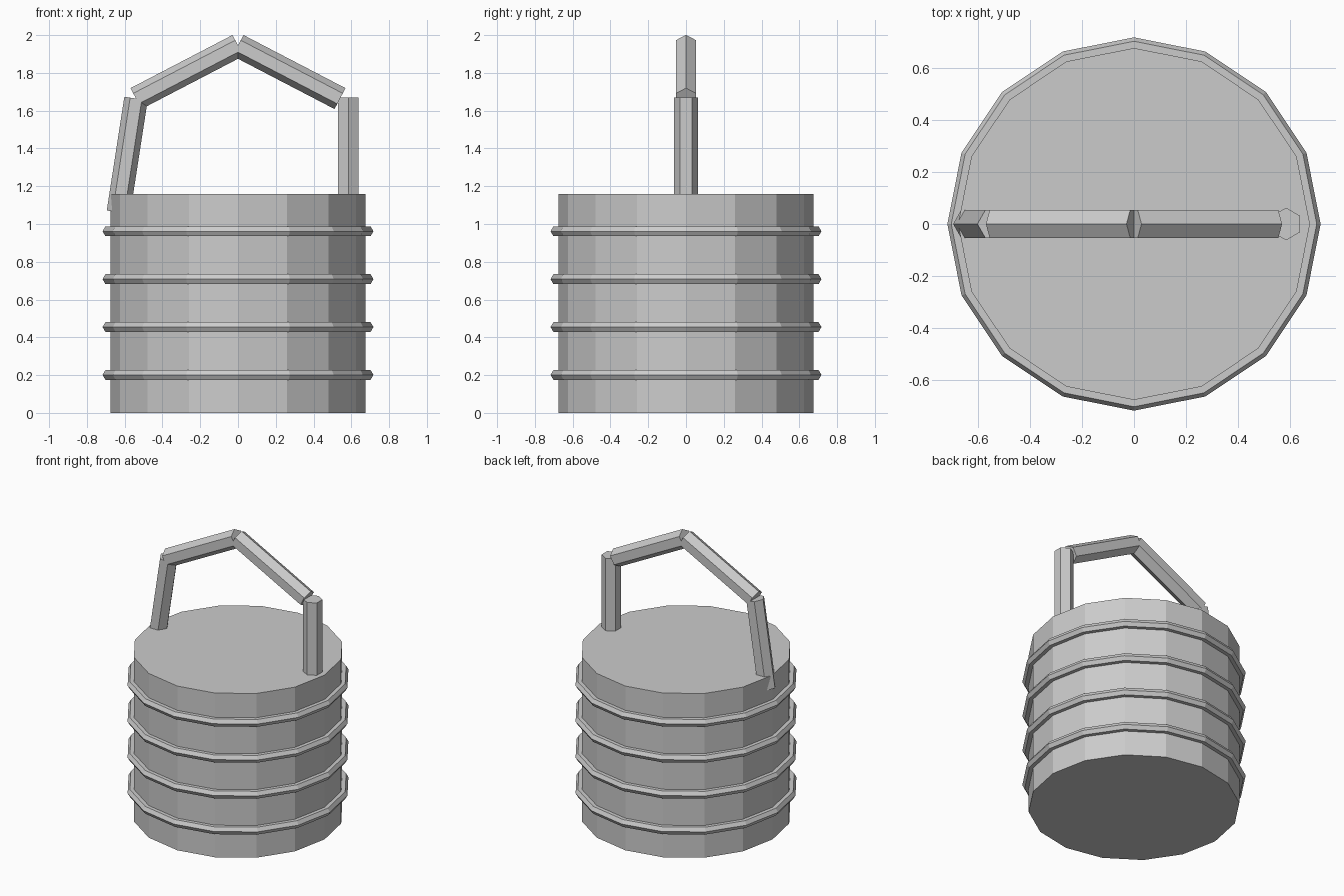
import bpy
import math
from mathutils import Matrix, Vector

if "Cube" in bpy.data.objects:
    bpy.data.objects.remove(bpy.data.objects["Cube"])


def rod(name, start, end, turn=0.0, radius=0.0625):
    """Six-sided rod between two (x, z) points in the y = 0 plane."""
    a, b = Vector((start[0], 0, start[1])), Vector((end[0], 0, end[1]))
    d = b - a
    bpy.ops.mesh.primitive_cylinder_add(vertices=6, radius=radius, depth=d.length)
    ob = bpy.context.object
    ob.name = name
    tilt = math.atan2(d.x, d.z)
    ob.data.transform(Matrix.Rotation(tilt, 4, 'Y') @ Matrix.Rotation(turn, 4, 'Z'))
    ob.location = (a + b) / 2
    return ob


# Body
bpy.ops.mesh.primitive_cylinder_add(vertices=16, radius=0.676, depth=1.159,
                                    location=(0, 0, 0.5795))
bpy.context.object.name = "body"

# Raised bands
for i in range(4):
    bpy.ops.mesh.primitive_torus_add(major_segments=16, minor_segments=6,
                                     major_radius=0.687, minor_radius=0.03,
                                     location=(0, 0, 0.201 + i * 0.2535))
    bpy.context.object.name = f"band_{i + 1}"

# Handle: leaning left post, two sloped bars, upright right post
edge_up = math.radians(90)
peak, left, right = (0, 1.945), (-0.54, 1.664), (0.54, 1.664)
rod("handle_left_post", (-0.633, 1.062), left, edge_up)
rod("handle_left_bar", left, peak, edge_up)
rod("handle_right_bar", peak, right, edge_up)
rod("handle_right_post", (0.584, 1.062), (0.584, 1.67))
